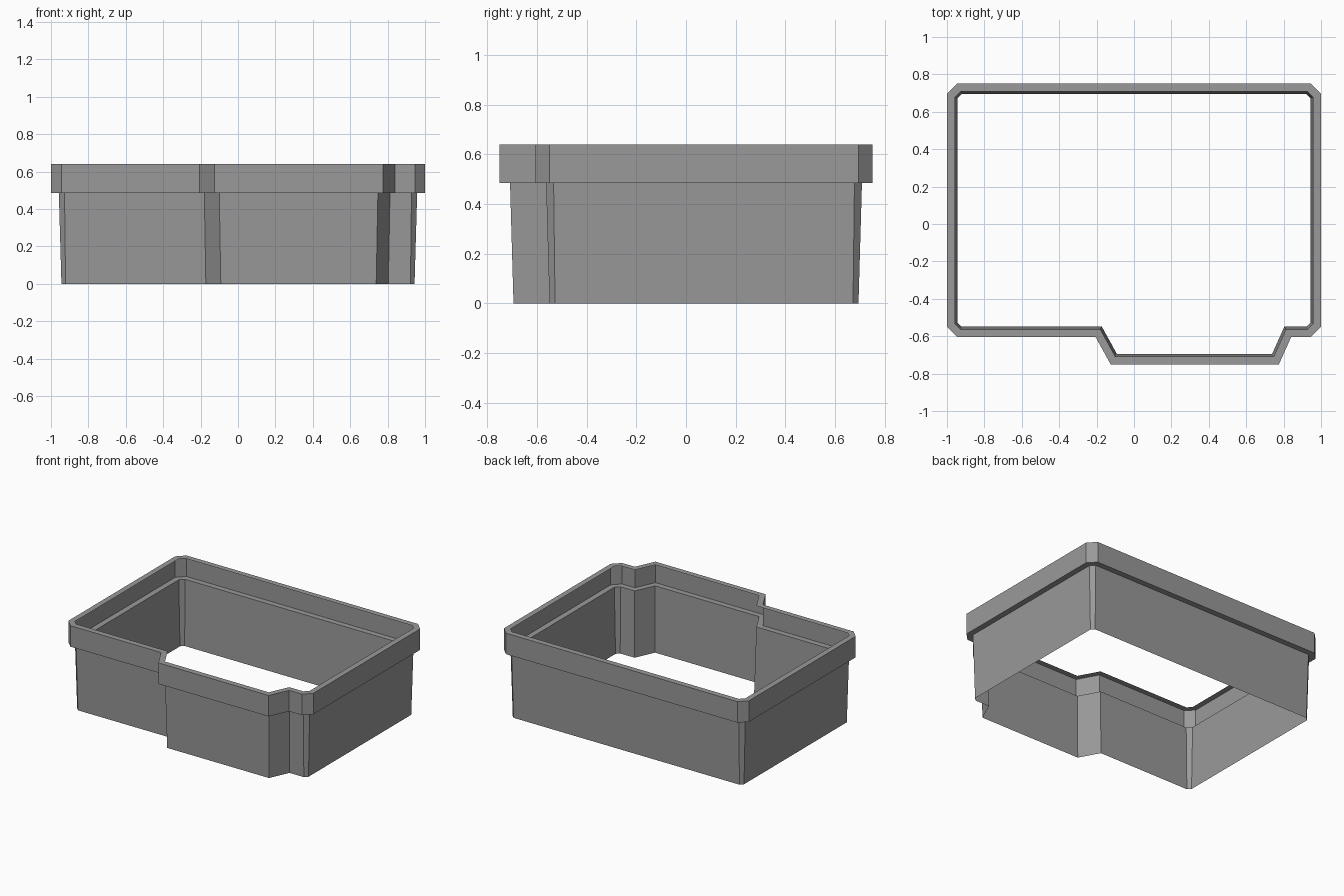
import bpy
import bmesh
from mathutils import Vector

cube = bpy.data.objects.get("Cube")
if cube:
    bpy.data.objects.remove(cube, do_unlink=True)

grey = bpy.data.materials.new("plain grey")
grey.use_nodes = True
grey.diffuse_color = (0.32, 0.32, 0.32, 1)
grey.node_tree.nodes["Principled BSDF"].inputs["Base Color"].default_value = (0.32, 0.32, 0.32, 1)

# Outer outline, counter-clockwise: chamfered rectangle with a bay at the front
OUTLINE = [Vector(p) for p in (
    (-1, -0.55), (-0.945, -0.605), (-0.205, -0.605), (-0.125, -0.75),
    (0.775, -0.75), (0.84, -0.605), (0.945, -0.605), (1, -0.55),
    (1, 0.695), (0.945, 0.75), (-0.945, 0.75), (-1, 0.695))]


def inset(points, d):
    """Move every side of the outline inward by d, with mitred corners."""
    result = []
    for i, p in enumerate(points):
        a = (p - points[i - 1]).normalized()
        b = (points[(i + 1) % len(points)] - p).normalized()
        na, nb = Vector((-a.y, a.x)), Vector((-b.y, b.x))
        result.append(p + (na + nb) * d / (1 + na.dot(nb)))
    return result


def sweep(name, section):
    """Run an open section of (inset, height) pairs around the outline."""
    bm = bmesh.new()
    rings = [[bm.verts.new((p.x, p.y, z)) for p in inset(OUTLINE, d)] for d, z in section]
    n = len(OUTLINE)
    for low, high in zip(rings, rings[1:]):
        for i in range(n):
            j = (i + 1) % n
            bm.faces.new((low[i], low[j], high[j], high[i]))
    mesh = bpy.data.meshes.new(name)
    bm.to_mesh(mesh)
    bm.free()
    mesh.materials.append(grey)
    obj = bpy.data.objects.new(name, mesh)
    bpy.context.collection.objects.link(obj)
    return obj


# Tapered thin wall, open at top and bottom
sweep("body_wall", [(0.056, 0), (0.042, 0.485)])

# Channel-shaped rim: ledge, upright band and inward lip
sweep("rim_channel", [(0.042, 0.485), (0, 0.485), (0, 0.64), (0.042, 0.64)])
